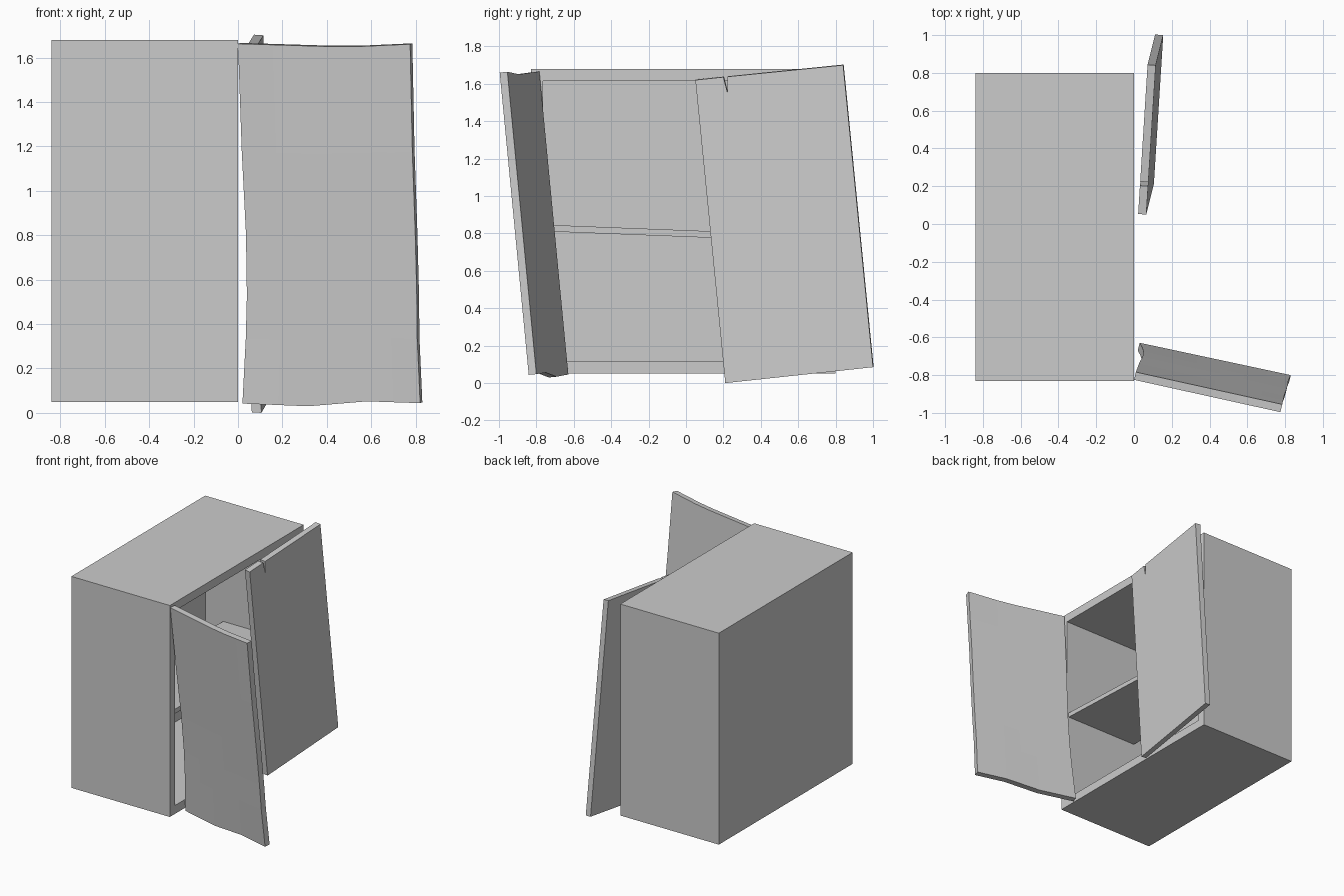
import bpy, bmesh
from mathutils import Vector

if "Cube" in bpy.data.objects:
    bpy.data.objects.remove(bpy.data.objects["Cube"])


def finish(name, bm):
    bmesh.ops.recalc_face_normals(bm, faces=bm.faces[:])
    me = bpy.data.meshes.new(name)
    bm.to_mesh(me)
    bm.free()
    ob = bpy.data.objects.new(name, me)
    bpy.context.collection.objects.link(ob)
    return ob


def box(bm, lo, hi):
    lo, hi = Vector(lo), Vector(hi)
    vs = bmesh.ops.create_cube(bm, size=1)["verts"]
    for v in vs:
        v.co = Vector((v.co[i] * (hi[i] - lo[i]) + (lo[i] + hi[i]) / 2 for i in range(3)))
    return vs


def thicken(bm, offset):
    """Extrude every face along one offset to make a closed slab."""
    old = bm.faces[:]
    res = bmesh.ops.extrude_face_region(bm, geom=old, use_keep_orig=True)
    vs = [g for g in res["geom"] if isinstance(g, bmesh.types.BMVert)]
    bmesh.ops.translate(bm, verts=vs, vec=offset)


def interp(points, t):
    """Piecewise linear curve through (t, value) pairs."""
    for (a, va), (b, vb) in zip(points, points[1:]):
        if t <= b:
            return va + (vb - va) * (t - a) / (b - a)
    return points[-1][1]


# Cabinet carcass: box with the +x side inset and pushed in
bm = bmesh.new()
box(bm, (-0.84, -0.83, 0.05), (0, 0.80, 1.68))
bm.normal_update()
front = max(bm.faces, key=lambda f: f.normal.x)
bmesh.ops.inset_region(bm, faces=[front], thickness=0.065, use_even_offset=True)
res = bmesh.ops.extrude_discrete_faces(bm, faces=[front])
bmesh.ops.translate(bm, verts=res["faces"][0].verts[:], vec=(-0.79, 0, 0))
# bridge the recess walls are made by the discrete extrusion
finish("cabinet_body", bm)

# Sagging shelf, sloping down towards +y
bm = bmesh.new()
for v in box(bm, (-0.64, -0.768, 0.812), (-0.015, 0.738, 0.847)):
    v.co.z -= 0.039 * (v.co.y + 0.768)
finish("shelf", bm)

# Hanging door with a split in its top edge: profile in the yz plane
profile = [(0.05, 1.62), (0.20, 1.636), (0.222, 1.55), (0.222, 1.638),
           (0.84, 1.70), (1.0, 0.085), (0.21, 0.0)]
bm = bmesh.new()
bm.faces.new([bm.verts.new((0.065 + 0.065 * (y - 0.05) - 0.0183 * (z - 1.62), y, z))
              for y, z in profile])
thicken(bm, (-0.043, 0.003, 0.003))
finish("hanging_door", bm)

# Warped open door: edge curves blended over a coarse grid
hinge = [(0, 0.02), (0.18, 0.035), (0.3, 0.04), (0.47, 0.036), (0.7, 0.017), (1, 0.0)]
free = [(0, 0.82), (0.18, 0.807), (0.3, 0.805), (0.47, 0.798), (0.7, 0.785), (1, 0.775)]
low = [(0, 0.042), (0.37, 0.03), (0.7, 0.052), (1, 0.044)]
high = [(0, 1.662), (0.25, 1.656), (0.63, 1.647), (1, 1.66)]
cols = [0, 0.2, 0.37, 0.53, 0.7, 0.85, 1]
rows = [0, 0.18, 0.3, 0.47, 0.7, 0.85, 1]
bm = bmesh.new()
grid = []
for v in rows:
    line = []
    for u in cols:
        x = interp(hinge, v) * (1 - u) + interp(free, v) * u
        z = interp(low, u) * (1 - v) + interp(high, u) * v
        y = -0.67 - 0.155 * v - 0.171 * u
        line.append(bm.verts.new((x, y, z)))
    grid.append(line)
for a, b in zip(grid, grid[1:]):
    for i in range(len(cols) - 1):
        bm.faces.new((a[i], a[i + 1], b[i + 1], b[i]))
thicken(bm, (0.01, 0.041, 0.004))
finish("warped_door", bm)
